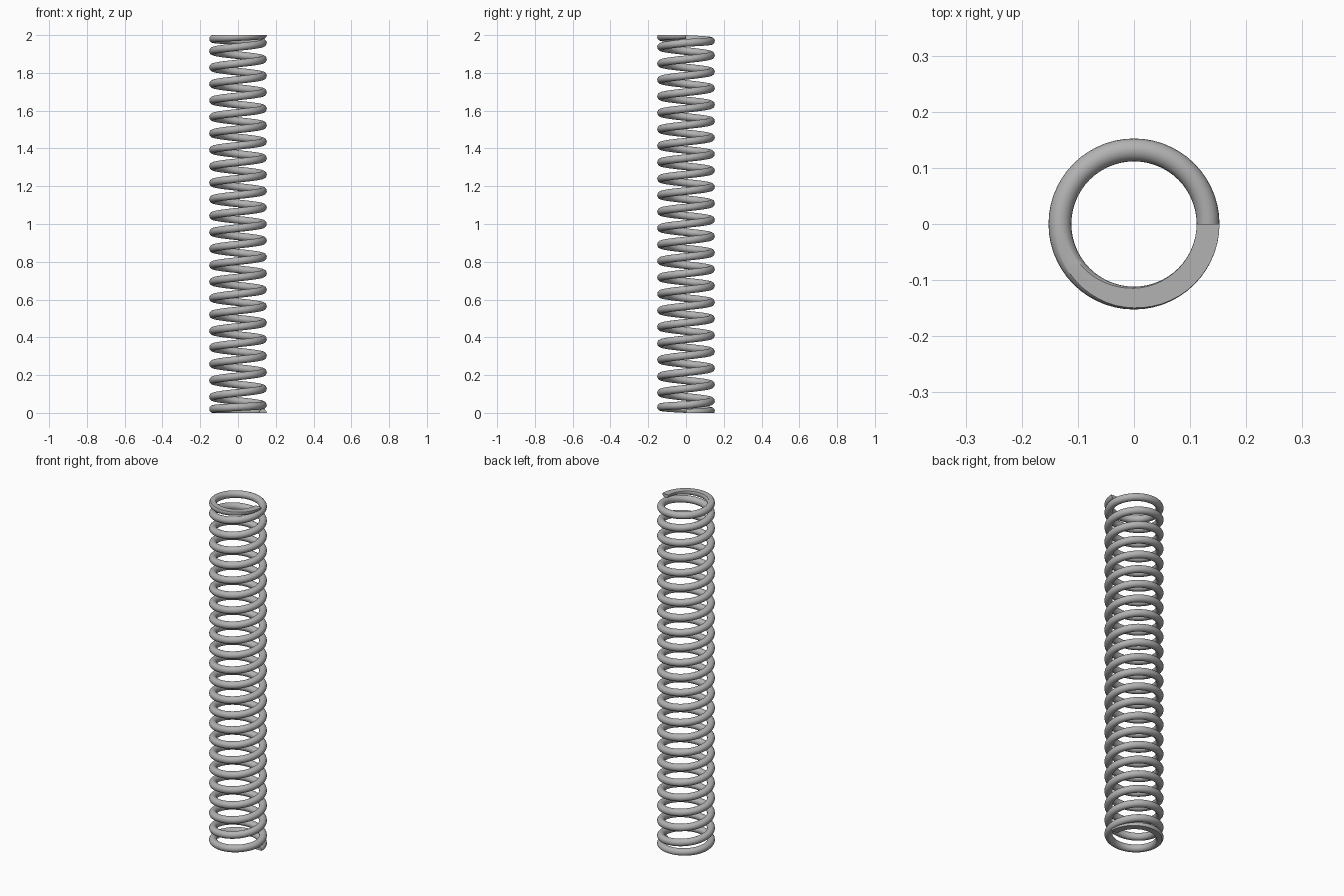
import bpy
import bmesh
from math import cos, sin, tau

if "Cube" in bpy.data.objects:
    bpy.data.objects.remove(bpy.data.objects["Cube"])

HEIGHT = 2.0
COIL_RADIUS = 0.132
WIRE_RADIUS = 0.0204
TURNS = 24
END_PITCH = 0.041          # closed coil at each end
STEPS = 56                 # sections per turn
SIDES = 20                 # sides of the wire

steel = bpy.data.materials.new("steel grey")
steel.use_nodes = True
colour = (0.45, 0.45, 0.45, 1)
steel.diffuse_color = colour
steel.node_tree.nodes["Principled BSDF"].inputs["Base Color"].default_value = colour


def coil_height(turn):
    """Wire centre height: closed end coils, open coils between."""
    open_pitch = (HEIGHT - 2 * END_PITCH) / (TURNS - 2)
    if turn < 1:
        return END_PITCH * turn
    if turn > TURNS - 1:
        return HEIGHT - END_PITCH * (TURNS - turn)
    return END_PITCH + open_pitch * (turn - 1)


def wire_section(bm, turn):
    angle, z = tau * turn, coil_height(turn)
    ring = []
    for i in range(SIDES):
        a = tau * i / SIDES
        r = COIL_RADIUS + WIRE_RADIUS * cos(a)
        ring.append(bm.verts.new((r * cos(angle), r * sin(angle), z + WIRE_RADIUS * sin(a))))
    return ring


# Sweep the round wire along the helix
bm = bmesh.new()
rings = [wire_section(bm, i / STEPS) for i in range(TURNS * STEPS + 1)]
for a, b in zip(rings, rings[1:]):
    for i in range(SIDES):
        j = (i + 1) % SIDES
        bm.faces.new((a[i], b[i], b[j], a[j]))
bm.faces.new(rings[0])
bm.faces.new(rings[-1])

# Grind both ends flat
for z, normal in ((0, -1), (HEIGHT, 1)):
    bmesh.ops.bisect_plane(bm, geom=bm.verts[:] + bm.edges[:] + bm.faces[:], dist=1e-6,
                           plane_co=(0, 0, z), plane_no=(0, 0, normal), clear_outer=True)
    rim = [e for e in bm.edges if e.is_boundary]
    bmesh.ops.holes_fill(bm, edges=rim, sides=0)
bmesh.ops.recalc_face_normals(bm, faces=bm.faces[:])

mesh = bpy.data.meshes.new("coil_spring")
bm.to_mesh(mesh)
bm.free()
mesh.materials.append(steel)
spring = bpy.data.objects.new("coil_spring", mesh)
bpy.context.collection.objects.link(spring)

# Smooth wire with crisp ground ends
bpy.ops.object.select_all(action="DESELECT")
spring.select_set(True)
bpy.context.view_layer.objects.active = spring
bpy.ops.object.shade_smooth_by_angle(angle=0.52)
